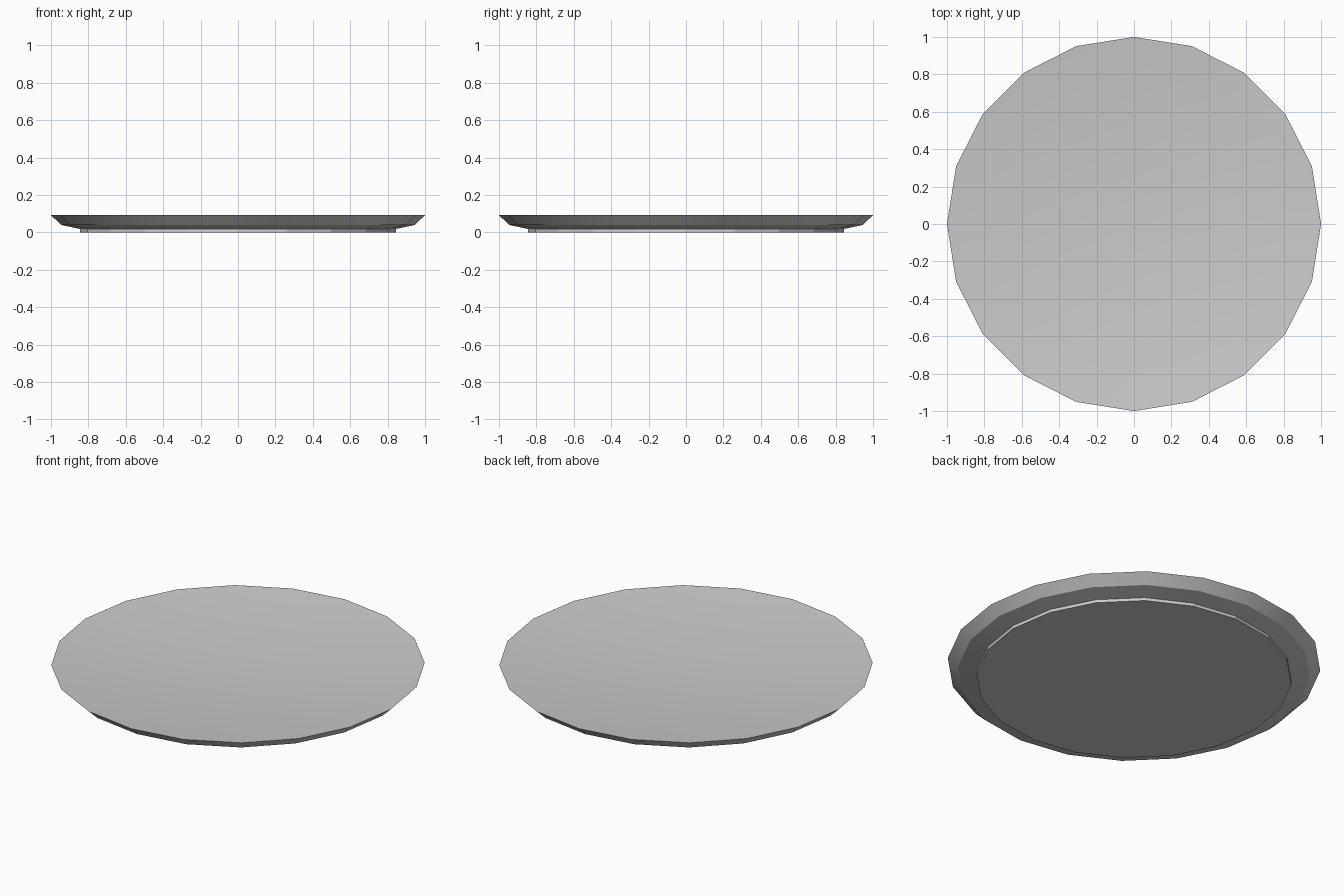
import bpy, bmesh, math

if "Cube" in bpy.data.objects:
    bpy.data.objects.remove(bpy.data.objects["Cube"])

SIDES = 20


def lathe(name, profile, angle):
    """Spin an (r, z) profile around z; r = 0 makes a single pole point."""
    bm = bmesh.new()
    rings = []
    for r, z in profile:
        if r == 0:
            rings.append([bm.verts.new((0, 0, z))] * SIDES)
        else:
            rings.append([bm.verts.new((r * math.cos(2 * math.pi * i / SIDES),
                                        r * math.sin(2 * math.pi * i / SIDES), z))
                          for i in range(SIDES)])
    for a, b in zip(rings, rings[1:]):
        for i in range(SIDES):
            j = (i + 1) % SIDES
            bm.faces.new(dict.fromkeys((a[i], a[j], b[j], b[i])))
    # Close a profile that does not start at the axis
    if profile[0][0] > 0:
        bm.faces.new(rings[0][::-1])
    bmesh.ops.recalc_face_normals(bm, faces=bm.faces)
    mesh = bpy.data.meshes.new(name)
    bm.to_mesh(mesh)
    bm.free()
    obj = bpy.data.objects.new(name, mesh)
    bpy.context.collection.objects.link(obj)
    bpy.ops.object.select_all(action='DESELECT')
    obj.select_set(True)
    bpy.context.view_layer.objects.active = obj
    bpy.ops.object.shade_smooth_by_angle(angle=math.radians(angle))
    return obj


# Plate: foot, flared underside, sharp rim, then a shallow curved dish
RIM_Z, DEPTH = 0.092, 0.052
dish = [(r, RIM_Z - DEPTH * (1 - r * r)) for r in (1, 0.85, 0.7, 0.5, 0.3, 0.15, 0)]
plate = lathe("plate", [(0.845, 0.0), (0.845, 0.018), (0.945, 0.039)] + dish, 28)

# Foot wall stays faceted
for poly in plate.data.polygons:
    if abs(poly.normal.z) < 0.1:
        poly.use_smooth = False

# Dark grey finish
grey = bpy.data.materials.new("dark_grey")
grey.diffuse_color = (0.56, 0.56, 0.56, 1)
grey.use_nodes = True
grey.node_tree.nodes["Principled BSDF"].inputs["Base Color"].default_value = grey.diffuse_color
plate.data.materials.append(grey)
